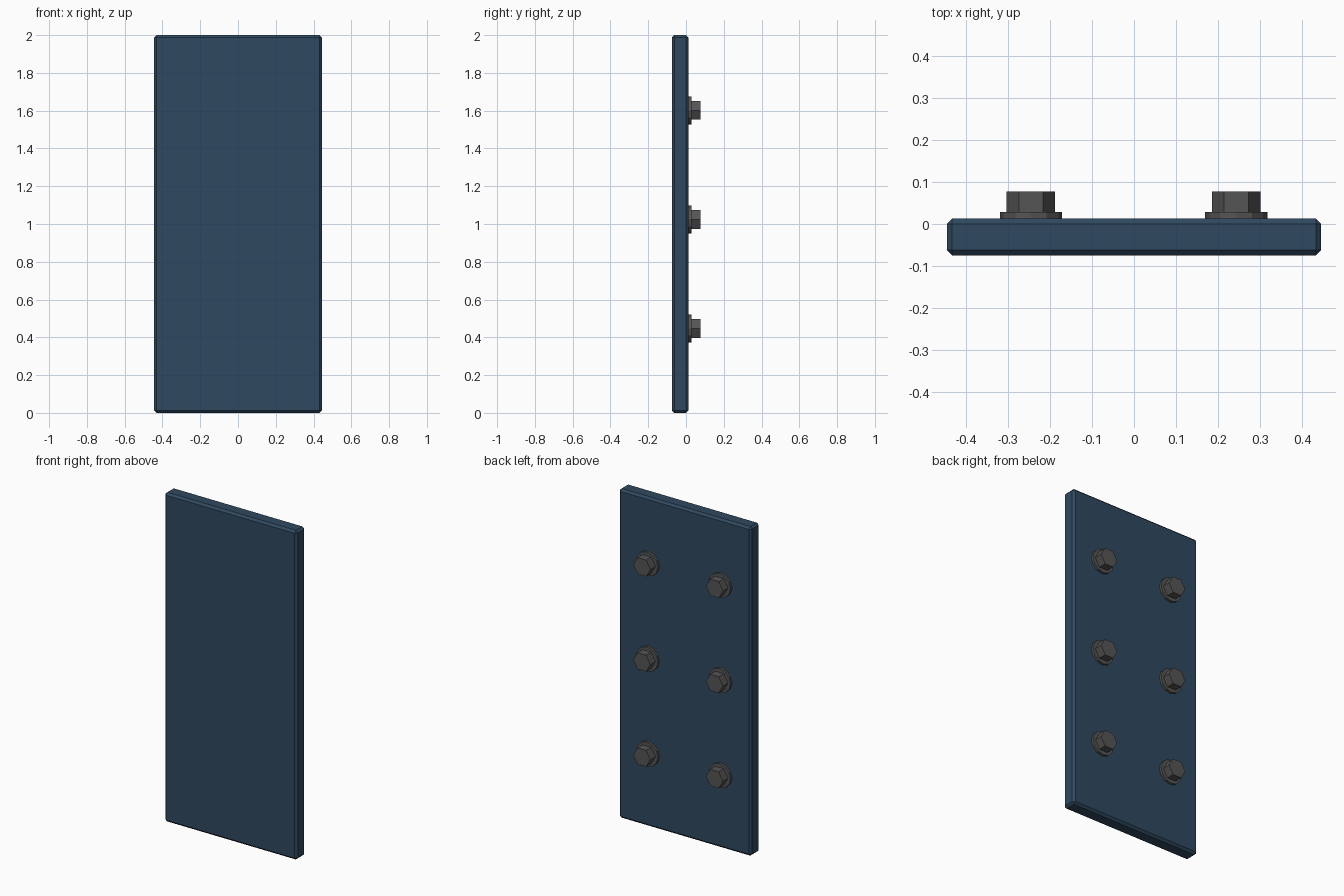
import bpy, math

if "Cube" in bpy.data.objects:
    bpy.data.objects.remove(bpy.data.objects["Cube"])


def material(name, rgb):
    m = bpy.data.materials.new(name)
    m.diffuse_color = (*rgb, 1.0)
    m.use_nodes = True
    m.node_tree.nodes["Principled BSDF"].inputs["Base Color"].default_value = m.diffuse_color
    return m


blue = material("dark_blue_paint", (0.029, 0.066, 0.118))
grey = material("dark_grey_metal", (0.09, 0.09, 0.09))

BACK = 0.0135   # y of the plate's rear face


def disc(name, sides, radius, x, z, y0, y1):
    """Prism along y with its first corner pointing along x."""
    n = sides
    verts = [(radius * math.cos(2 * math.pi * i / n), y,
              radius * math.sin(2 * math.pi * i / n))
             for y in (y0, y1) for i in range(n)]
    faces = [(i, n + i, n + (i + 1) % n, (i + 1) % n) for i in range(n)]
    faces += [tuple(range(n)), tuple(reversed(range(n, 2 * n)))]
    me = bpy.data.meshes.new(name)
    me.from_pydata(verts, [], faces)
    me.materials.append(grey)
    ob = bpy.data.objects.new(name, me)
    ob.location = (x, 0, z)
    bpy.context.collection.objects.link(ob)
    return ob


# Plate with chamfered edges
y_front = -0.0745
bpy.ops.mesh.primitive_cube_add(size=1, location=(0, (BACK + y_front) / 2, 1))
plate = bpy.context.object
plate.name = "plate"
plate.scale = (0.89, BACK - y_front, 2.0)
bpy.ops.object.transform_apply(location=False, rotation=False, scale=True)
plate.data.materials.append(blue)
bevel = plate.modifiers.new("chamfer", 'BEVEL')
bevel.width = 0.013
bevel.segments = 1

# Six hex bolts on washers, two columns by three rows
for side, x in (("left", -0.245), ("right", 0.243)):
    for row, z in (("bottom", 0.446), ("middle", 1.024), ("top", 1.602)):
        disc(f"washer_{side}_{row}", 12, 0.074, x, z, BACK - 0.005, 0.028)
        disc(f"bolt_head_{side}_{row}", 6, 0.0575, x, z, 0.02, 0.077)
